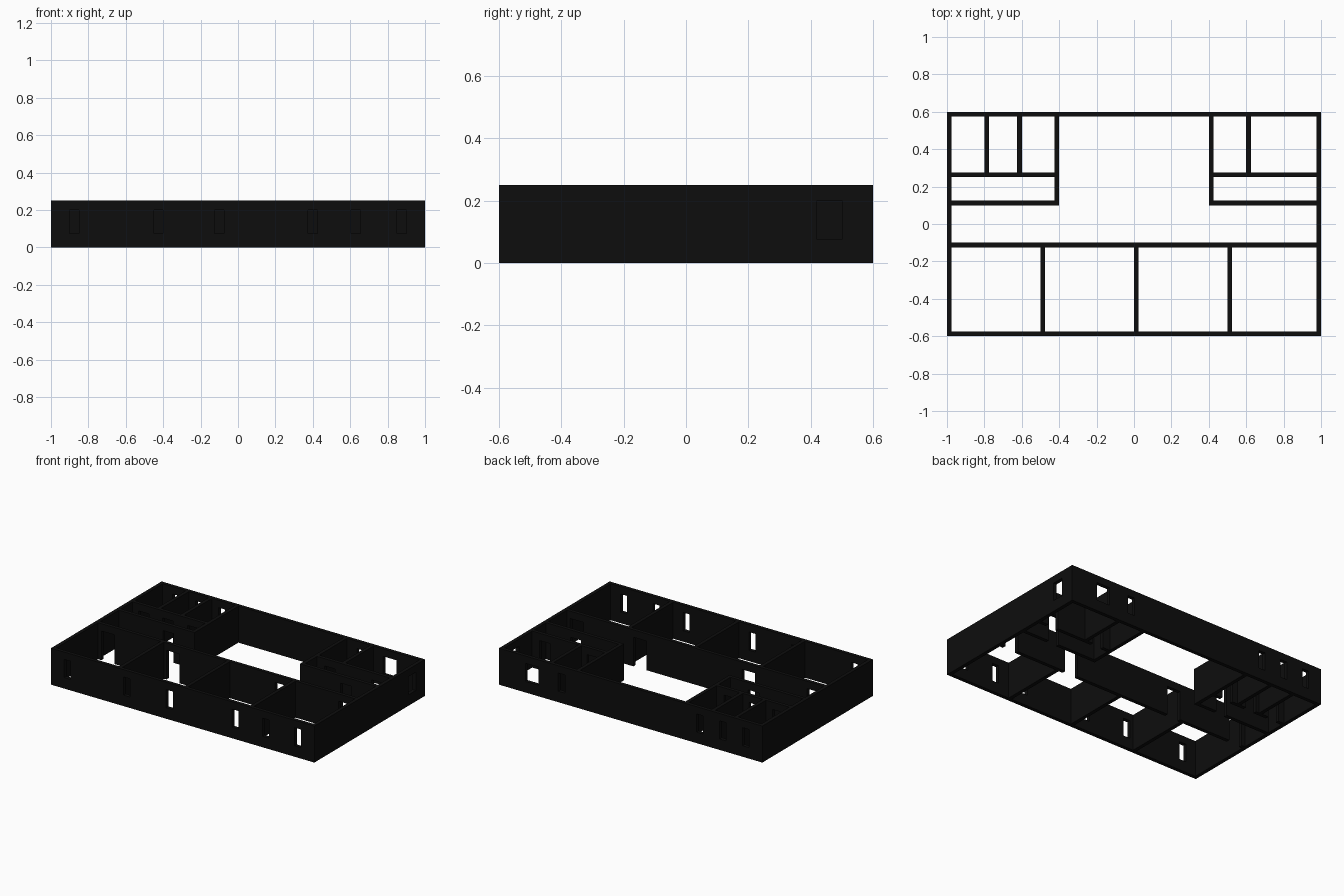
import bpy, bmesh

if "Cube" in bpy.data.objects:
    bpy.data.objects.remove(bpy.data.objects["Cube"])

H = 0.25          # wall height
T = 0.025         # wall thickness
DOOR_TOP = 0.20
SILL, HEAD = 0.075, 0.20

black = bpy.data.materials.new("matte_black")
black.diffuse_color = (0.004, 0.004, 0.004, 1)
black.use_nodes = True
black.node_tree.nodes["Principled BSDF"].inputs["Base Color"].default_value = black.diffuse_color


def wall(name, axis, start, end, side, windows=(), doors=()):
    """Straight wall along 'x' or 'y', from start to end; side is its lower edge
    on the other axis. Openings are (centre, width) pairs along the wall."""
    holes = [(c - w / 2, c + w / 2, SILL, HEAD) for c, w in windows]
    holes += [(c - w / 2, c + w / 2, 0, DOOR_TOP) for c, w in doors]
    us = sorted({start, end} | {u for h in holes for u in h[:2]})
    zs = sorted({0, H} | {z for h in holes for z in h[2:]})

    def solid(i, j):
        if not (0 <= i < len(us) - 1 and 0 <= j < len(zs) - 1):
            return False
        u, z = (us[i] + us[i + 1]) / 2, (zs[j] + zs[j + 1]) / 2
        return not any(a < u < b and c < z < d for a, b, c, d in holes)

    bm = bmesh.new()

    def quad(*pts):
        bm.faces.new([bm.verts.new((u, v, z) if axis == 'x' else (v, u, z))
                      for u, v, z in pts])

    v0, v1 = side, side + T
    for i in range(len(us) - 1):
        for j in range(len(zs) - 1):
            if not solid(i, j):
                continue
            a, b, c, d = us[i], us[i + 1], zs[j], zs[j + 1]
            for v in (v0, v1):
                quad((a, v, c), (b, v, c), (b, v, d), (a, v, d))
            for di, u in ((-1, a), (1, b)):
                if not solid(i + di, j):
                    quad((u, v0, c), (u, v1, c), (u, v1, d), (u, v0, d))
            for dj, z in ((-1, c), (1, d)):
                if not solid(i, j + dj):
                    quad((a, v0, z), (b, v0, z), (b, v1, z), (a, v1, z))
    bmesh.ops.remove_doubles(bm, verts=bm.verts, dist=1e-5)
    bmesh.ops.recalc_face_normals(bm, faces=bm.faces)
    me = bpy.data.meshes.new(name)
    bm.to_mesh(me)
    bm.free()
    me.materials.append(black)
    bpy.context.collection.objects.link(bpy.data.objects.new(name, me))


# outer shell
wall("front_wall", 'x', -1, 1, -0.6,
     windows=[(x, 0.05) for x in (-0.875, -0.425, -0.1, 0.4, 0.63, 0.875)])
wall("back_wall", 'x', -1, 1, 0.6 - T,
     windows=[(x, 0.05) for x in (-0.875, -0.7, -0.525, 0.525)] + [(0.75, 0.1)])
wall("left_wall", 'y', -0.6 + T, 0.6 - T, -1)
wall("right_wall", 'y', -0.6 + T, 0.6 - T, 1 - T, windows=[(0.46, 0.08)])

# four front rooms with doors to the corridor
wall("corridor_wall", 'x', -1 + T, 1 - T, -0.125,
     doors=[(x, 0.1) for x in (-0.9, -0.405, 0.42, 0.9)])
for i, x in enumerate((-0.5, 0, 0.5)):
    wall(f"front_partition_{i + 1}", 'y', -0.6 + T, -0.125, x)

# back left block: lobby and three small rooms
wall("left_lobby_wall", 'x', -1 + T, -0.425, 0.1, doors=[(-0.6, 0.08)])
wall("left_small_rooms_wall", 'x', -1 + T, -0.425, 0.25,
     doors=[(x, 0.08) for x in (-0.89, -0.71, -0.52)])
wall("left_block_side", 'y', 0.1, 0.6 - T, -0.425)
for i, x in enumerate((-0.8, -0.625)):
    wall(f"left_small_partition_{i + 1}", 'y', 0.275, 0.6 - T, x)

# back right block: lobby and two rooms
wall("right_lobby_wall", 'x', 0.425, 1 - T, 0.1, doors=[(0.75, 0.08)])
wall("right_rooms_wall", 'x', 0.425, 1 - T, 0.25,
     doors=[(0.52, 0.08), (0.88, 0.08)])
wall("right_block_side", 'y', 0.1, 0.6 - T, 0.4)
wall("right_partition", 'y', 0.275, 0.6 - T, 0.6)
